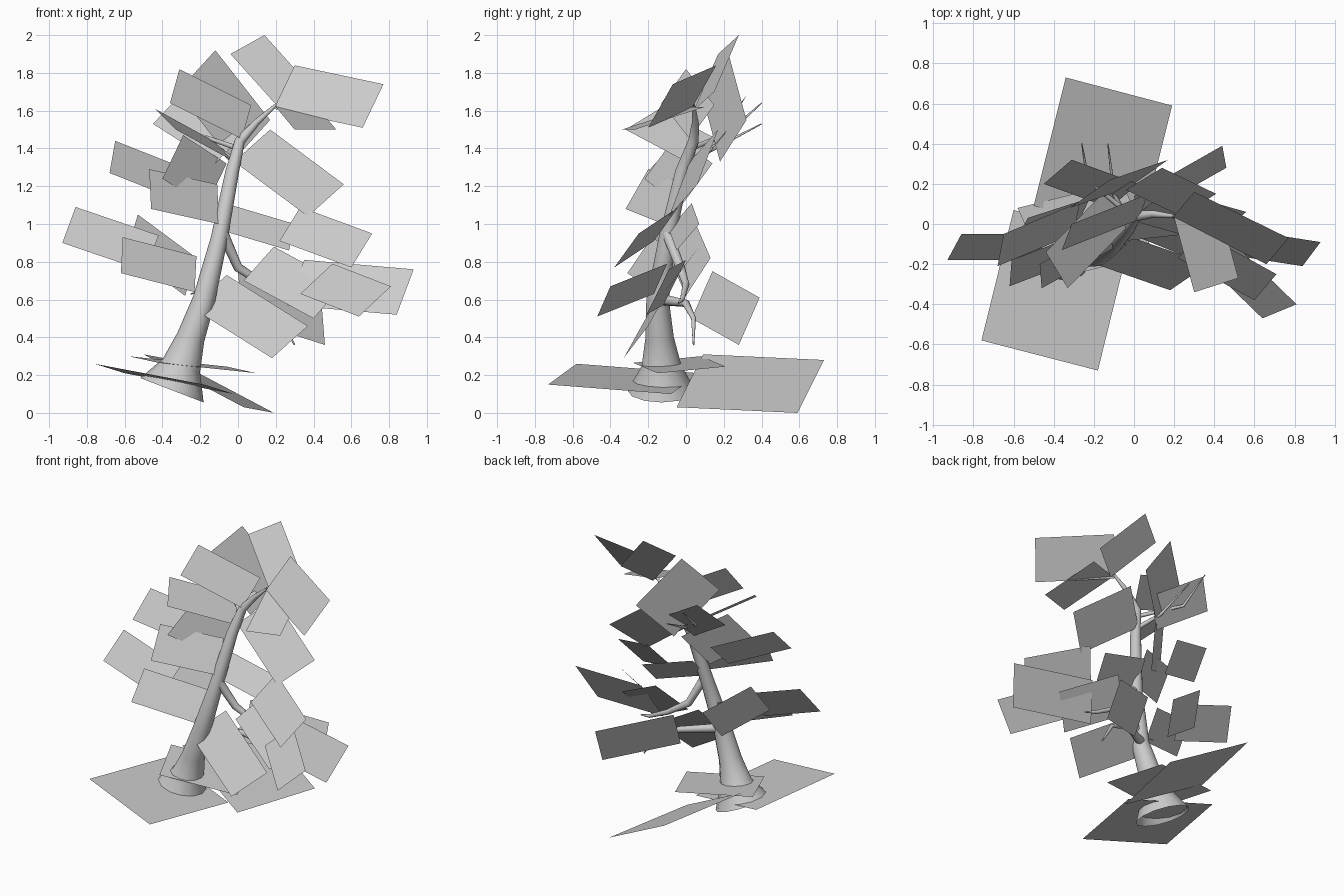
import bpy
from mathutils import Vector

# remove the default cube
old_cube = bpy.data.objects.get("Cube")
if old_cube:
    bpy.data.objects.remove(old_cube, do_unlink=True)

scene_objects = bpy.context.scene.collection.objects

# one plain material for the whole tree
grey = bpy.data.materials.new("pale_grey")
grey.use_nodes = True
colour = (.6, .6, .6, 1)
grey.diffuse_color = colour
grey.node_tree.nodes["Principled BSDF"].inputs["Base Color"].default_value = colour


def add_mesh_object(name, mesh, smooth):
    """Link a mesh, give it the material and set its shading."""
    mesh.materials.clear()
    mesh.materials.append(grey)
    for polygon in mesh.polygons:
        polygon.material_index = 0
        polygon.use_smooth = smooth
    new_object = bpy.data.objects.new(name, mesh)
    scene_objects.link(new_object)


def leaf_card(name, inner, corner, outer):
    """Flat parallelogram from three neighbouring corners."""
    first, middle, last = Vector(inner), Vector(corner), Vector(outer)
    corners = [first, middle, last, first + last - middle]
    mesh = bpy.data.meshes.new(name)
    mesh.from_pydata(corners, [], [range(len(corners))])
    add_mesh_object(name, mesh, smooth=False)


def limb(name, stations):
    """Tapered round limb; each station is a position and a radius."""
    curve = bpy.data.curves.new(name + "_path", "CURVE")
    curve.dimensions = "3D"
    curve.bevel_depth = 1
    curve.bevel_resolution = 4
    spline = curve.splines.new("POLY")
    spline.points.add(len(stations) - 1)
    for point, (x, y, z, radius) in zip(spline.points, stations):
        point.co = (x, y, z, 1)
        point.radius = radius
    helper = bpy.data.objects.new(name + "_path", curve)
    scene_objects.link(helper)
    bpy.context.view_layer.update()
    graph = bpy.context.evaluated_depsgraph_get()
    mesh = bpy.data.meshes.new_from_object(helper.evaluated_get(graph))
    bpy.data.objects.remove(helper, do_unlink=True)
    add_mesh_object(name, mesh, smooth=True)


# leaning trunk with an open flared foot
limb("trunk", [
    (-.35, -.13, .12, .18), (-.3, -.13, .25, .105), (-.25, -.14, .4, .075),
    (-.18, -.15, .6, .06), (-.1, -.1, .92, .045), (-.03, -.02, 1.28, .036),
    (.01, .04, 1.44, .028), (.1, .05, 1.54, .018), (.2, .04, 1.63, .008)])

# side branches
limb("left_branch", [
    (-.08, -.1, .95, .03), (0, -.03, .77, .025), (.14, 0, .68, .018),
    (.3, -.02, .6, .012), (.38, -.04, .58, .004)])
limb("low_back_branch", [
    (-.17, -.13, .6, .03), (.05, 0, .58, .02), (.22, .04, .5, .013), (.3, .04, .36, .004)])
limb("low_right_twig", [(-.16, -.14, .65, .012), (-.25, -.1, .63, .003)])
limb("upper_back_branch", [
    (-.02, 0, 1.33, .016), (-.1, .15, 1.4, .01), (-.13, .4, 1.53, .003)])
limb("tall_back_branch", [
    (0, .03, 1.4, .014), (-.23, .22, 1.48, .01), (-.26, .4, 1.64, .003)])

# broad cards lying around the foot
leaf_card("front_ground_card", (-.76, -.58, .26), (-.18, -.73, .15), (-.02, -.08, .1))
leaf_card("back_ground_card", (-.34, .73, .28), (.19, .59, 0), (.03, -.05, .03))
leaf_card("middle_ground_card", (.1, -.15, .21), (-.06, .21, .245), (-.58, .08, .3))

# crown leaves
leaf_card("crown_top_leaf", (-.04, .17, 1.9), (.14, .28, 2), (.41, .15, 1.7))
leaf_card("crown_left_leaf", (.3, .16, 1.84), (.77, -.07, 1.74), (.66, -.2, 1.51))
leaf_card("crown_front_leaf", (.2, .03, 1.62), (.3, -.34, 1.5), (.52, -.27, 1.5))
leaf_card("crown_right_leaf", (-.31, 0, 1.82), (.07, .15, 1.63), (.02, .02, 1.45))
leaf_card("crown_back_leaf", (-.32, .08, 1.7), (-.12, .22, 1.92), (.17, .32, 1.55))
leaf_card("crown_low_right_leaf", (-.44, -.14, 1.61), (-.33, -.32, 1.5), (-.02, 0, 1.33))
leaf_card("crown_rear_right_leaf", (-.45, .2, 1.53), (-.31, .32, 1.68), (.02, .2, 1.47))

# leaves on the upper trunk
leaf_card("upper_left_leaf", (.17, .17, 1.5), (.56, .06, 1.21), (.37, -.09, 1.04))
leaf_card("upper_inner_leaf", (-.29, -.05, 1.47), (-.4, -.22, 1.24), (-.17, -.03, 1.09))
leaf_card("upper_outer_leaf", (-.65, -.05, 1.44), (-.68, -.21, 1.27), (-.3, -.05, 1.12))
leaf_card("upper_right_leaf", (-.47, -.2, 1.29), (-.11, 0, 1.21), (-.1, -.12, 1))

# leaves on the right side, lower down
leaf_card("lower_outer_leaf", (-.86, -.05, 1.09), (-.93, -.18, .9), (-.49, -.18, .75))
leaf_card("lower_rear_leaf", (-.53, .03, 1.05), (-.22, .13, .82), (-.28, 0, .62))
leaf_card("lower_front_leaf", (-.61, -.18, .93), (-.22, -.03, .83), (-.23, -.16, .64))

# leaves on the left branch
leaf_card("branch_inner_leaf", (-.07, .03, 1.11), (.3, .07, 1), (.27, -.05, .86))
leaf_card("branch_high_leaf", (.33, -.04, 1.09), (.71, -.25, .95), (.6, -.38, .77))
leaf_card("branch_middle_leaf", (.19, .07, .88), (.56, -.08, .68), (.4, -.22, .5))
leaf_card("branch_tip_leaf", (.35, 0, .81), (.93, -.09, .76), (.84, -.21, .52))
leaf_card("branch_front_leaf", (.5, -.1, .79), (.81, -.4, .67), (.64, -.47, .51))
leaf_card("branch_low_leaf", (-.06, -.05, .73), (.37, -.2, .46), (.18, -.33, .29))
leaf_card("branch_back_leaf", (.44, .39, .61), (.46, .28, .36), (.02, .03, .5))
